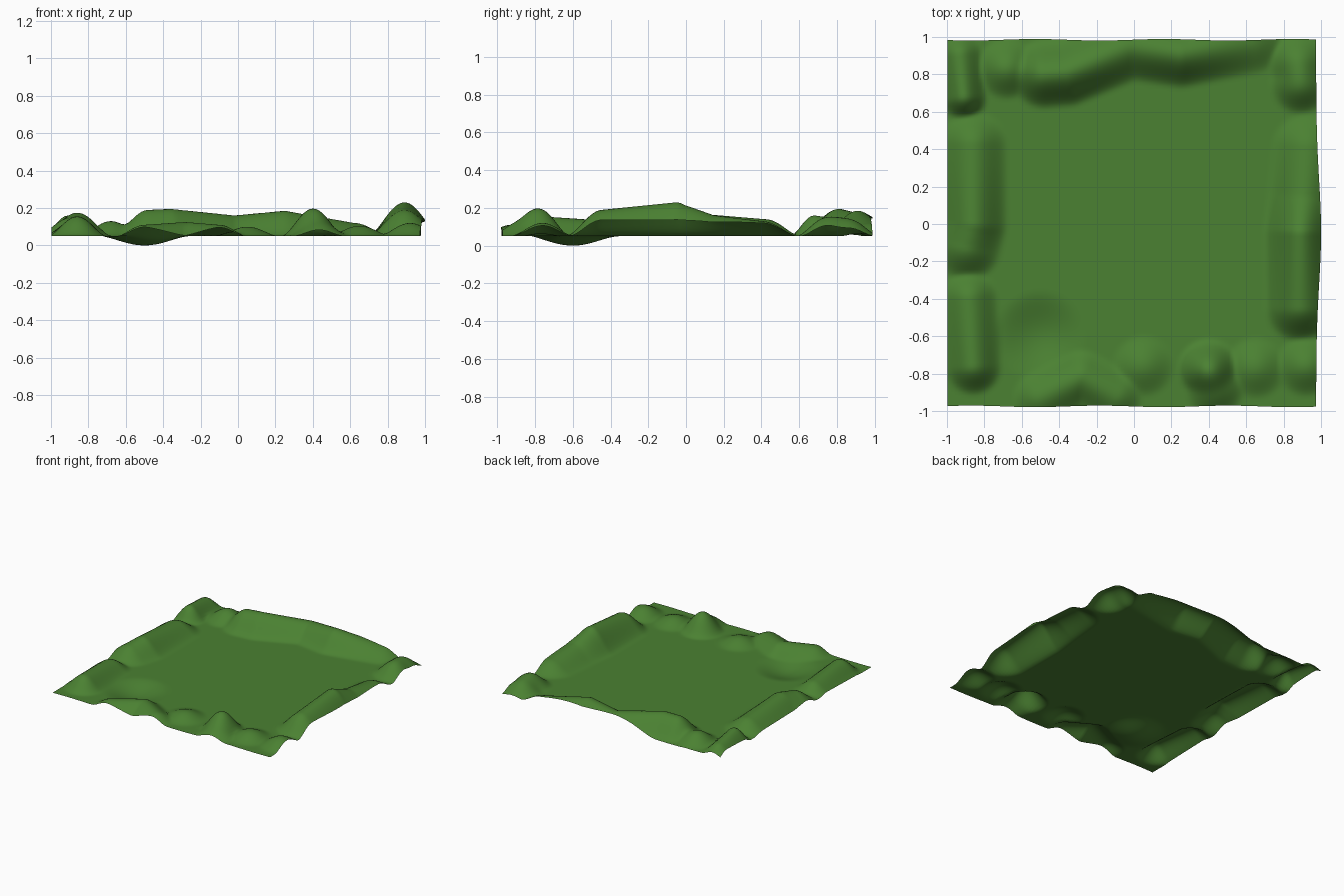
import bpy, bmesh, math

if "Cube" in bpy.data.objects:
    bpy.data.objects.remove(bpy.data.objects["Cube"])

BASE = 0.05   # height of the flat middle
N = 110       # grid resolution


def ridge_height(radius, chain, x, y):
    """Rounded ridge along a chain of (x, y, height) points."""
    best = 0.0
    for (x0, y0, h0), (x1, y1, h1) in zip(chain, chain[1:] or chain):
        dx, dy = x1 - x0, y1 - y0
        t = ((x - x0) * dx + (y - y0) * dy) / (dx * dx + dy * dy + 1e-9)
        t = max(0.0, min(1.0, t))
        d = math.hypot(x - x0 - t * dx, y - y0 - t * dy) / radius
        if d < 1:
            best = max(best, (h0 + t * (h1 - h0)) * (1 - d * d) ** 2)
    return best


# Main ridges along each side
right_ridge = (0.20, [(0.89, -0.44, 0.14), (0.89, -0.05, 0.18), (0.91, 0.15, 0.11), (0.93, 0.4, 0.08)])
back_ridge = (0.19, [(-0.48, 0.80, 0.14), (-0.36, 0.81, 0.145), (-0.02, 0.95, 0.11),
                     (0.25, 0.91, 0.135), (0.62, 0.98, 0.07)])
left_ridge = (0.19, [(-0.86, 0.42, 0.09), (-0.86, 0.0, 0.125), (-0.89, -0.12, 0.10)])
left_front_ridge = (0.16, [(-0.88, -0.40, 0.08), (-0.86, -0.76, 0.105)])
left_back_ridge = (0.13, [(-0.93, 0.90, 0.08), (-0.91, 0.68, 0.11)])
front_arc = (0.15, [(-0.50, -0.93, 0.06), (-0.28, -0.82, 0.075), (-0.10, -0.92, 0.06)])

# Single mounds
mounds = [(0.17, [p]) for p in ((0.89, 0.75, 0.10), (0.88, 0.86, 0.09), (0.92, -0.76, 0.07),
                                (-0.68, 0.83, 0.08), (0.05, -0.76, 0.05), (0.40, -0.78, 0.145),
                                (0.43, -0.87, 0.08), (0.65, -0.77, 0.055))]
bumps = [right_ridge, back_ridge, left_ridge, left_front_ridge, left_back_ridge, front_arc] + mounds


def height(x, y):
    rise = sum(ridge_height(r, c, x, y) ** 2.5 for r, c in bumps) ** 0.4
    return BASE + rise - ridge_height(0.25, [(-0.50, -0.60, 0.05)], x, y)


# Ground sheet: a grid lifted into lumps, with a slightly wavy outline
bm = bmesh.new()
bmesh.ops.create_grid(bm, x_segments=N, y_segments=N, size=1.0)
for v in bm.verts:
    x, y = v.co.x, v.co.y
    px = -0.012 + 0.986 * x
    py = 0.005 + 0.98 * y
    if x > 0:
        px += 0.026 * x ** 6 * math.exp(-((y + 0.05) / 0.4) ** 2)
    py += 0.004 * y ** 5 * math.sin(9 * x)
    v.co = (px, py, height(px, py))
for f in bm.faces:
    f.smooth = True
mesh = bpy.data.meshes.new("grass_ground")
bm.to_mesh(mesh)
bm.free()
ground = bpy.data.objects.new("grass_ground", mesh)
bpy.context.collection.objects.link(ground)

# Single grass colour
green = bpy.data.materials.new("grass_green")
green.diffuse_color = (0.07, 0.22, 0.032, 1)
green.use_nodes = True
green.node_tree.nodes["Principled BSDF"].inputs["Base Color"].default_value = green.diffuse_color
mesh.materials.append(green)
